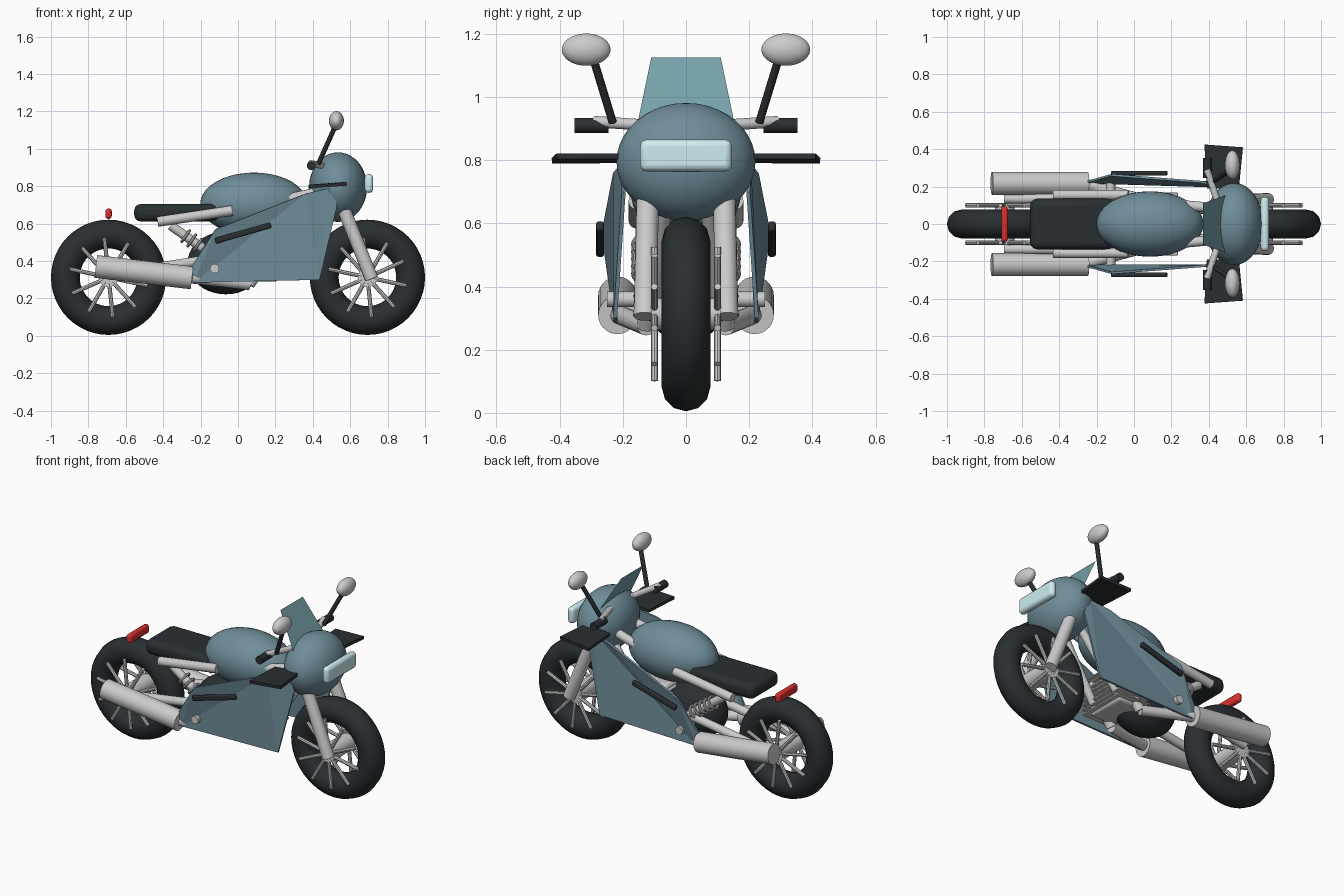
import bpy, bmesh, math
from mathutils import Vector

if "Cube" in bpy.data.objects:
    bpy.data.objects.remove(bpy.data.objects["Cube"])


def material(name, rgb):
    m = bpy.data.materials.new(name)
    m.diffuse_color = (*rgb, 1)
    m.use_nodes = True
    m.node_tree.nodes["Principled BSDF"].inputs["Base Color"].default_value = m.diffuse_color
    return m


BLUE = material("blue_paint", (0.16, 0.27, 0.32))
BLACK = material("black_rubber", (0.022, 0.028, 0.032))
RED = material("red_lens", (0.7, 0.03, 0.025))
LENS = material("lamp_lens", (0.62, 0.85, 0.88))
GLASS = material("windscreen_tint", (0.18, 0.36, 0.40))


def finish(name, mat=None, smooth=True):
    o = bpy.context.object
    o.name = name
    if mat:
        o.data.materials.append(mat)
    if smooth:
        bpy.ops.object.shade_smooth_by_angle(angle=math.radians(40))
    return o


def ellipsoid(name, loc, radii, mat=None):
    bpy.ops.mesh.primitive_uv_sphere_add(segments=32, ring_count=20, location=loc)
    bpy.context.object.scale = radii
    return finish(name, mat)


def tube(name, a, b, r, mat=None, sides=16):
    a, b = Vector(a), Vector(b)
    bpy.ops.mesh.primitive_cylinder_add(vertices=sides, radius=r, depth=(b - a).length, location=(a + b) / 2)
    bpy.context.object.rotation_euler = (b - a).to_track_quat('Z', 'Y').to_euler()
    return finish(name, mat)


def box(name, loc, size, bevel, mat=None, rot_y=0):
    bpy.ops.mesh.primitive_cube_add(size=1, location=loc)
    o = bpy.context.object
    o.scale = size
    bpy.ops.object.transform_apply(location=False, rotation=False, scale=True)
    o.rotation_euler.y = rot_y
    mod = o.modifiers.new("bevel", 'BEVEL')
    mod.width, mod.segments = bevel, 3
    return finish(name, mat)


def sheet(name, points, mat, thickness=0.0):
    me = bpy.data.meshes.new(name)
    bm = bmesh.new()
    bm.faces.new([bm.verts.new(p) for p in points])
    bmesh.ops.triangulate(bm, faces=bm.faces[:])
    bm.to_mesh(me)
    bm.free()
    o = bpy.data.objects.new(name, me)
    bpy.context.collection.objects.link(o)
    me.materials.append(mat)
    if thickness:
        mod = o.modifiers.new("thickness", 'SOLIDIFY')
        mod.thickness, mod.offset = thickness, 0
    return o


# wheels: tyre, hub and two rows of ten spokes
for end, wx in (("rear", -0.692), ("front", 0.692)):
    bpy.ops.mesh.primitive_torus_add(major_radius=0.231, minor_radius=0.077, major_segments=48,
                                     minor_segments=12, location=(wx, 0, 0.313), rotation=(math.pi / 2, 0, 0))
    finish(end + "_tyre", BLACK)
    tube(end + "_hub", (wx, -0.11, 0.313), (wx, 0.11, 0.313), 0.052, sides=24)
    for s in (-1, 1):
        for i in range(10):
            t = math.radians(-12 + 36 * i)
            c, d = math.cos(t), math.sin(t)
            tube(end + "_spoke", (wx + 0.03 * c, s * 0.1, 0.313 + 0.03 * d),
                 (wx + 0.213 * c, s * 0.1, 0.313 + 0.213 * d), 0.011, sides=8)

# body
ellipsoid("fuel_tank", (0.085, 0, 0.705), (0.287, 0.175, 0.168), BLUE)
ellipsoid("nose_fairing", (0.535, 0, 0.795), (0.155, 0.22, 0.186), BLUE)
ellipsoid("engine", (-0.065, 0, 0.39), (0.205, 0.14, 0.168), BLACK)
box("seat", (-0.33, 0, 0.658), (0.45, 0.27, 0.093), 0.035, BLACK)
box("headlight", (0.70, 0, 0.815), (0.045, 0.29, 0.1), 0.02, LENS)
box("tail_light", (-0.692, 0, 0.653), (0.034, 0.19, 0.055), 0.014, RED)
sheet("windscreen", [(0.50, -0.158, 0.895), (0.50, 0.158, 0.895), (0.37, 0.11, 1.125), (0.37, -0.11, 1.125)], GLASS)

# engine cylinder with cooling fins
box("cylinder_block", (0.13, 0, 0.42), (0.17, 0.26, 0.26), 0.02)
for i in range(8):
    box("cooling_fin", (0.13, 0, 0.31 + 0.03 * i), (0.21, 0.335, 0.01), 0.003)

# parts on both sides
for s in (-1, 1):
    y = lambda v: s * v
    sheet("side_panel", [(-0.26, y(0.222), 0.35), (-0.235, y(0.222), 0.285), (0.436, y(0.224), 0.30),
                         (0.53, y(0.197), 0.70), (0.49, y(0.20), 0.79), (0.36, y(0.225), 0.76),
                         (-0.12, y(0.262), 0.57)], BLUE, 0.012)
    box("side_slot", (0.028, y(0.272), 0.55), (0.31, 0.025, 0.032), 0.008, BLACK, math.radians(-16))
    tube("foot_peg", (-0.125, y(0.1), 0.36), (-0.125, y(0.25), 0.36), 0.025)
    # front fork
    tube("fork_leg", (0.54, y(0.12), 0.74), (0.715, y(0.13), 0.305), 0.036)
    # handlebar, grip and mirror
    tube("handlebar", (0.47, 0, 0.905), (0.45, y(0.12), 0.91), 0.018)
    tube("handlebar_end", (0.45, y(0.11), 0.91), (0.39, y(0.29), 0.922), 0.018)
    tube("grip", (0.392, y(0.245), 0.91), (0.392, y(0.353), 0.91), 0.024, BLACK)
    tube("mirror_stalk", (0.43, y(0.232), 0.92), (0.515, y(0.29), 1.11), 0.013, BLACK)
    ellipsoid("mirror", (0.526, y(0.316), 1.15), (0.04, 0.077, 0.051))
    # winglet
    sheet("winglet", [(0.39, y(0.19), 0.80), (0.56, y(0.19), 0.813), (0.582, y(0.41), 0.812),
                      (0.377, y(0.425), 0.798)], BLACK, 0.018)
    # exhaust
    tube("muffler", (-0.76, y(0.217), 0.371), (-0.246, y(0.217), 0.31), 0.061, sides=28)
    tube("exhaust_link", (-0.25, y(0.21), 0.31), (0.06, y(0.125), 0.275), 0.03)
    tube("exhaust_header", (0.06, y(0.125), 0.275), (0.22, y(0.11), 0.50), 0.03)
    # frame
    tube("swingarm", (-0.692, y(0.135), 0.325), (-0.14, y(0.135), 0.41), 0.026)
    tube("seat_rail", (-0.43, y(0.155), 0.61), (-0.03, y(0.155), 0.67), 0.027)
    tube("rear_strut", (-0.36, y(0.13), 0.59), (-0.12, y(0.13), 0.42), 0.025)
    tube("main_frame", (-0.05, y(0.13), 0.66), (0.48, y(0.08), 0.78), 0.027)
    tube("down_tube", (0.50, y(0.06), 0.76), (0.20, y(0.10), 0.34), 0.024)
    # shock spring rings
    for i in range(5):
        k = i / 4
        bpy.ops.mesh.primitive_torus_add(major_radius=0.036, minor_radius=0.008, major_segments=20, minor_segments=8,
                                         location=(-0.28 + 0.13 * k, y(0.13), 0.533 - 0.092 * k),
                                         rotation=(0, math.radians(125), 0))
        finish("shock_spring")
